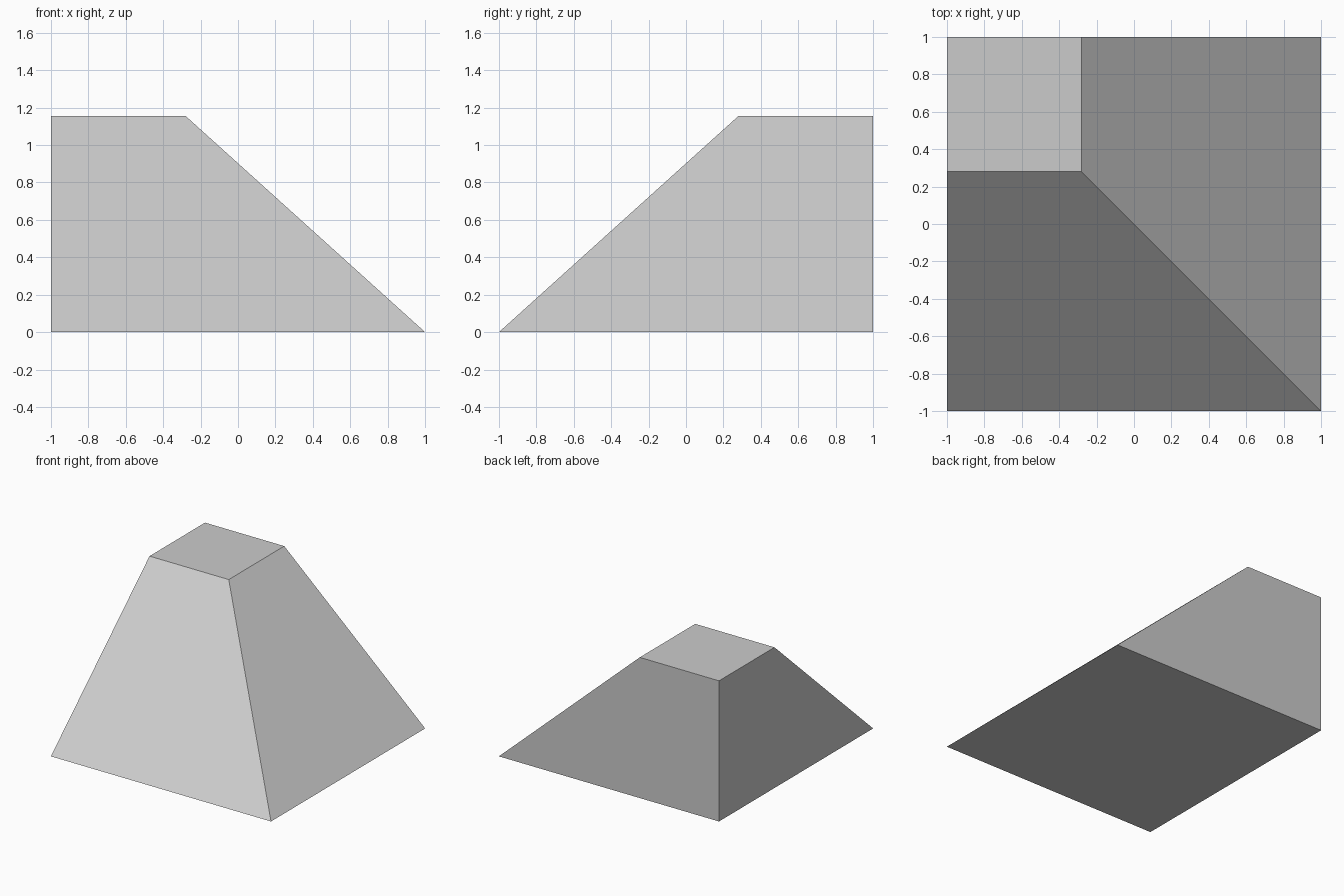
import bpy

if "Cube" in bpy.data.objects:
    bpy.data.objects.remove(bpy.data.objects["Cube"])

# Off-centre square frustum: the left and back walls are vertical,
# the front and right walls slope up to a small square top.
HEIGHT = 1.155
TOP = 0.72   # side length of the top square

bpy.ops.mesh.primitive_cube_add(size=2)
block = bpy.context.object
block.name = "oblique_frustum"
block.data.name = "oblique_frustum"

for v in block.data.vertices:
    x, y, z = v.co
    if z > 0:
        # shrink the top square towards the back left corner
        v.co = (-1 + (x + 1) * TOP / 2, 1 + (y - 1) * TOP / 2, HEIGHT)
    else:
        v.co.z = 0
block.data.update()
